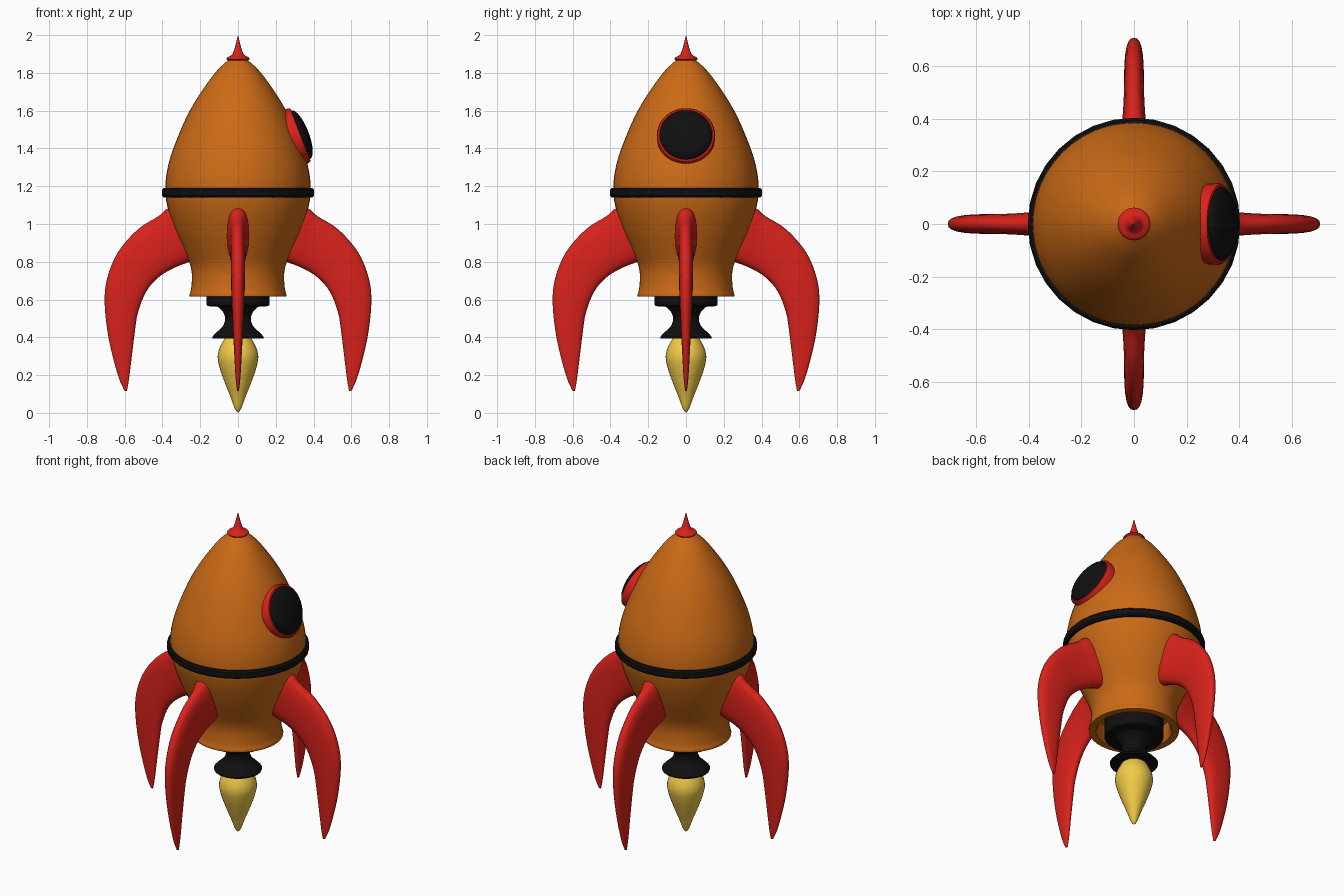
import bpy, bmesh, math
from mathutils import Matrix, Vector

if "Cube" in bpy.data.objects:
    bpy.data.objects.remove(bpy.data.objects["Cube"])


def material(name, rgb):
    m = bpy.data.materials.new(name)
    m.diffuse_color = (*rgb, 1)
    m.use_nodes = True
    m.node_tree.nodes["Principled BSDF"].inputs["Base Color"].default_value = m.diffuse_color
    return m


ORANGE = material("orange", (0.60, 0.145, 0.008))
RED = material("red", (0.70, 0.016, 0.011))
BLACK = material("black", (0.005, 0.005, 0.005))
YELLOW = material("yellow", (0.88, 0.60, 0.065))


def spline(pts, steps=5):
    """Catmull-Rom through tuples of any length."""
    p = [Vector(q) for q in pts]
    p = [2 * p[0] - p[1]] + p + [2 * p[-1] - p[-2]]
    out = []
    for i in range(1, len(p) - 2):
        a, b, c, d = p[i - 1:i + 3]
        for k in range(steps):
            t = k / steps
            out.append(0.5 * (2 * b + (c - a) * t + (2 * a - 5 * b + 4 * c - d) * t * t
                              + (3 * b - a - 3 * c + d) * t ** 3))
    return [tuple(v) for v in out] + [tuple(pts[-1])]


def finish(name, bm, mat, angle=40):
    bmesh.ops.remove_doubles(bm, verts=bm.verts, dist=1e-5)
    bmesh.ops.recalc_face_normals(bm, faces=bm.faces)
    mesh = bpy.data.meshes.new(name)
    bm.to_mesh(mesh)
    bm.free()
    mesh.materials.append(mat)
    mesh.shade_smooth()
    mesh.set_sharp_from_angle(angle=math.radians(angle))
    ob = bpy.data.objects.new(name, mesh)
    bpy.context.collection.objects.link(ob)
    return ob


def skin(bm, rings, closed=False):
    """Bridge consecutive rings of coordinates with quads."""
    vs = [[bm.verts.new(c) for c in r] for r in rings]
    n = len(vs[0])
    pairs = list(zip(vs, vs[1:])) + ([(vs[-1], vs[0])] if closed else [])
    for a, b in pairs:
        for j in range(n):
            k = (j + 1) % n
            bm.faces.new((a[j], a[k], b[k], b[j]))
    return vs


def lathe(name, profile, mat, segs=48, closed=False):
    bm = bmesh.new()
    ang = [2 * math.pi * j / segs for j in range(segs)]
    skin(bm, [[(max(r, 0) * math.cos(a), max(r, 0) * math.sin(a), z) for a in ang]
              for r, z in profile], closed)
    return finish(name, bm, mat)


# hull: egg-shaped body with a hollow, flared tail
hull = spline([(0.045, 1.875), (0.13, 1.79), (0.25, 1.61), (0.335, 1.42), (0.374, 1.29),
               (0.385, 1.18), (0.372, 1.085), (0.33, 0.96), (0.285, 0.86), (0.255, 0.79),
               (0.244, 0.73), (0.248, 0.66), (0.257, 0.625)])
lathe("hull", [(0, 1.875)] + hull + [(0.255, 0.615), (0.215, 0.615), (0.205, 0.63),
                                     (0.205, 0.72), (0, 0.72)], ORANGE)

# nose spike
lathe("nose_spike", [(0, 1.865), (0.055, 1.865)]
      + spline([(0.062, 1.873), (0.055, 1.883), (0.032, 1.897), (0.018, 1.93),
                (0.009, 1.965), (0, 2.0)], 4), RED, 32)

# waist band
lathe("waist_band", [(0.37, 1.14), (0.395, 1.141), (0.403, 1.15), (0.403, 1.181),
                     (0.395, 1.19), (0.37, 1.191)], BLACK, 32, closed=True)

# engine nozzle
lathe("nozzle", [(0, 0.73), (0.167, 0.73), (0.167, 0.572), (0.16, 0.565), (0.115, 0.563)]
      + spline([(0.105, 0.56), (0.08, 0.535), (0.068, 0.50), (0.08, 0.46), (0.115, 0.425),
                (0.137, 0.402)], 4) + [(0.134, 0.394), (0, 0.394)], BLACK)

# exhaust flame
lathe("flame", [(0, 0.41)] + spline([(0.06, 0.41), (0.082, 0.375), (0.102, 0.33),
      (0.107, 0.285), (0.093, 0.225), (0.066, 0.15), (0.04, 0.085), (0.018, 0.025),
      (0, 0)], 4), YELLOW, 32)

# porthole: red rim and black domed glass, tilted to the hull on the +x side
place = Matrix.Translation((0.326, 0, 1.47)) @ Matrix.Rotation(math.radians(69), 4, 'Y')
rim = lathe("porthole_rim", [(0.13, -0.06), (0.152, -0.06), (0.155, -0.006), (0.150, 0.004),
                             (0.142, 0.006), (0.13, 0.0)], RED, 40, closed=True)
glass = lathe("porthole_glass", [(0, -0.03), (0.139, -0.03)]
              + [(0.139 * math.cos(t), 0.004 + 0.046 * math.sin(t))
                 for t in (math.pi / 2 * k / 8 for k in range(9))], BLACK, 40)
rim.matrix_world = place
glass.matrix_world = place

# fins: curved legs lofted through (outer x, outer z, inner x, inner z, half thickness)
SECTIONS = [(0.31, 1.075, 0.20, 0.82, 0.058), (0.37, 1.083, 0.255, 0.80, 0.058),
            (0.42, 1.042, 0.344, 0.765, 0.046), (0.53, 0.972, 0.424, 0.715, 0.039),
            (0.635, 0.852, 0.487, 0.64, 0.038), (0.692, 0.715, 0.53, 0.53, 0.035),
            (0.706, 0.58, 0.546, 0.43, 0.030), (0.684, 0.39, 0.561, 0.31, 0.022),
            (0.636, 0.20, 0.577, 0.18, 0.013), (0.602, 0.118, 0.588, 0.115, 0.005)]


def power(v, p=0.8):
    return math.copysign(abs(v) ** p, v)


def fin(name, turn):
    bm = bmesh.new()
    rings = []
    for ox, oz, ix, iz, t in spline(SECTIONS, 4):
        ring = []
        for j in range(20):
            a = 2 * math.pi * j / 20
            c = 0.5 + 0.5 * power(math.cos(a))
            ring.append((ix + (ox - ix) * c, t * power(math.sin(a)), iz + (oz - iz) * c))
        rings.append(ring)
    vs = skin(bm, rings)
    bm.faces.new(vs[0])
    bm.faces.new(vs[-1])
    bm.transform(Matrix.Rotation(turn, 4, 'Z'))
    return finish(name, bm, RED, 60)


for i, side in enumerate(("right", "back", "left", "front")):
    fin(side + "_fin", i * math.pi / 2)
